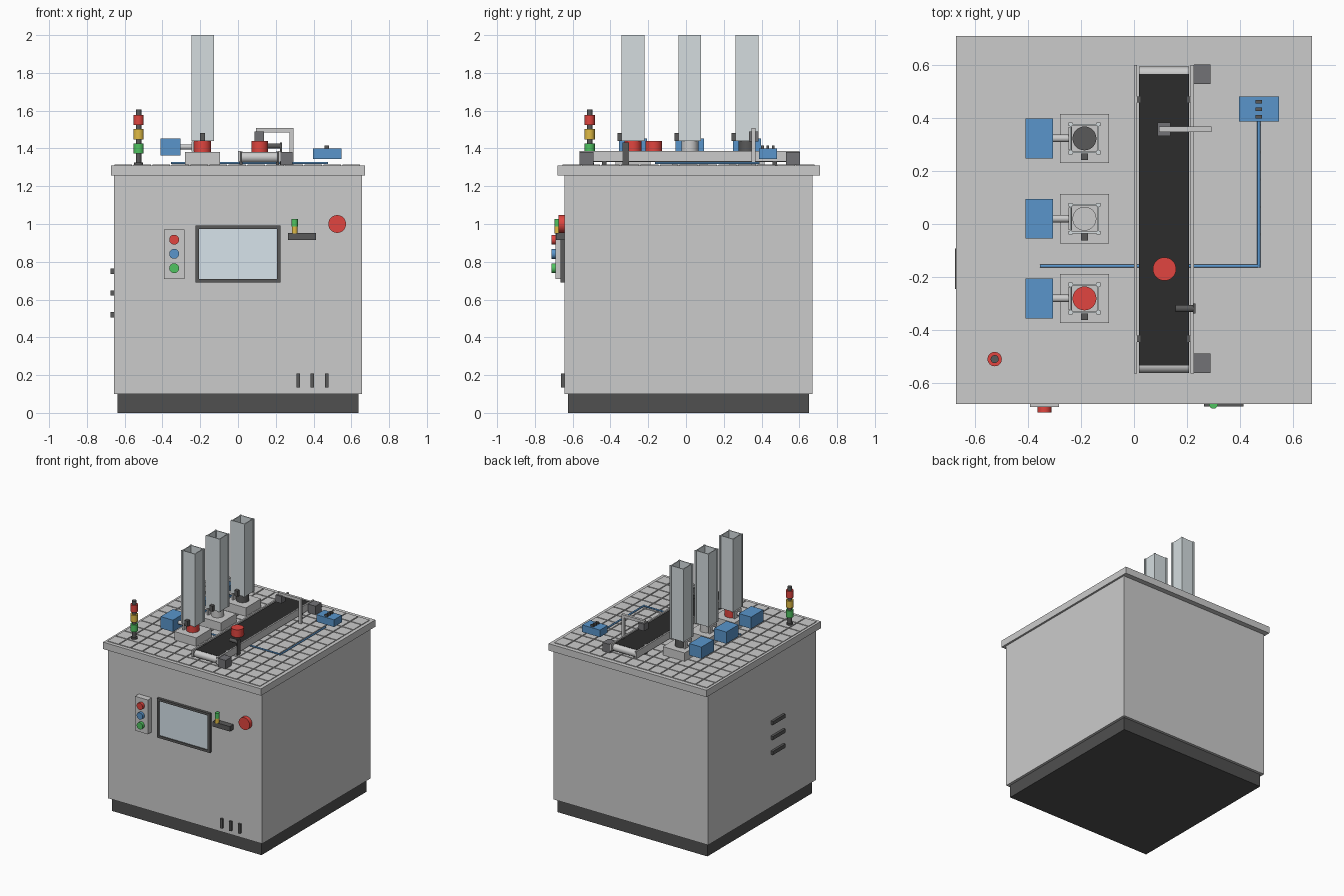
import bpy, math
from mathutils import Vector

MATS = {}
COLORS = {
    "grey": (0.66, 0.66, 0.66), "light": (0.76, 0.77, 0.78), "tile": (0.68, 0.70, 0.71),
    "dark": (0.10, 0.10, 0.10), "plinth": (0.08, 0.08, 0.08), "motor": (0.17, 0.17, 0.18),
    "belt": (0.025, 0.025, 0.025), "red": (0.75, 0.06, 0.05), "green": (0.08, 0.55, 0.12),
    "yellow": (0.75, 0.50, 0.06), "blue": (0.10, 0.30, 0.60), "glass": (0.68, 0.77, 0.83),
    "tube": (0.66, 0.72, 0.74),
}


def paint(ob, color):
    if color not in MATS:
        m = bpy.data.materials.new(color)
        m.diffuse_color = (*COLORS[color], 1)
        MATS[color] = m
    ob.data.materials.append(MATS[color])
    return ob


def box(name, x, y, z, color):
    """Box from three (min, max) ranges."""
    bpy.ops.mesh.primitive_cube_add(size=1)
    ob = bpy.context.object
    ob.name = name
    for v in ob.data.vertices:
        v.co = [r[0] + (c + 0.5) * (r[1] - r[0]) for c, r in zip(v.co, (x, y, z))]
    return paint(ob, color)


def rod(name, a, b, r, color, sides=32):
    """Cylinder from point a to point b."""
    a, b = Vector(a), Vector(b)
    bpy.ops.mesh.primitive_cylinder_add(vertices=sides, radius=r, depth=(b - a).length, location=(a + b) / 2)
    ob = bpy.context.object
    ob.name = name
    ob.rotation_euler = (b - a).to_track_quat('Z', 'Y').to_euler()
    bpy.ops.object.shade_smooth_by_angle()
    return paint(ob, color)


def around(c, h):
    return (c - h, c + h)


TOP = 1.315

# Cabinet
box("plinth", (-0.637, 0.637), (-0.624, 0.65), (0, 0.1), "plinth")
box("cabinet_body", (-0.657, 0.657), (-0.644, 0.67), (0.1, 1.257), "grey")
box("table_top", (-0.672, 0.672), (-0.68, 0.71), (1.257, 1.31), "light")

# Table tiles: one tile repeated in both directions
N = 13
px, py = 1.306 / N, 1.34 / N
tile = box("table_tiles", (-0.653, -0.653 + px - 0.008), (-0.653, -0.653 + py - 0.008), (1.308, TOP), "tile")
for off in ((px, 0, 0), (0, py, 0)):
    arr = tile.modifiers.new("repeat", 'ARRAY')
    arr.count = N
    arr.use_relative_offset = False
    arr.use_constant_offset = True
    arr.constant_offset_displace = off

# Side vents and front slots
for z in (0.52, 0.635, 0.75):
    box("side_vent", (-0.675, -0.65), (-0.245, -0.093), around(z, 0.014), "dark")
for x in (0.32, 0.394, 0.47):
    box("front_slot", around(x, 0.009), (-0.661, -0.64), (0.135, 0.208), "dark")

# Screen
box("screen_glass", (-0.21, 0.21), (-0.656, -0.64), (0.70, 0.98), "glass")
for s in (-1, 1):
    box("screen_frame_side", around(s * 0.216, 0.009), (-0.664, -0.64), (0.69, 0.992), "dark")
    box("screen_frame_rail", (-0.207, 0.207), (-0.664, -0.64), around(0.841 + s * 0.142, 0.009), "dark")

# Button panel
box("button_panel", (-0.393, -0.284), (-0.69, -0.64), (0.708, 0.972), "grey")
for z, c in ((0.917, "red"), (0.842, "blue"), (0.766, "green")):
    rod(c + "_button", (-0.338, -0.685, z), (-0.338, -0.712, z), 0.026, c)

# Stop button and indicator shelf
rod("stop_button", (0.525, -0.64, 1.0), (0.525, -0.675, 1.0), 0.047, "red")
box("indicator_shelf", (0.265, 0.413), (-0.688, -0.64), (0.915, 0.953), "dark")
rod("yellow_indicator", (0.3, -0.68, 0.95), (0.3, -0.68, 0.988), 0.015, "yellow")
rod("green_indicator", (0.3, -0.68, 0.988), (0.3, -0.68, 1.027), 0.017, "green")

# Signal light
sx, sy = -0.526, -0.51
rod("signal_foot", (sx, sy, 1.31), (sx, sy, 1.325), 0.024, "dark")
rod("signal_core", (sx, sy, 1.31), (sx, sy, 1.605), 0.015, "dark")
for z, c in ((1.40, "green"), (1.475, "yellow"), (1.55, "red")):
    rod("signal_" + c, (sx, sy, z - 0.027), (sx, sy, z + 0.027), 0.027, c)

# Three magazine stations, each with a hollow tower, workpiece and pusher
X = -0.187
for y, c in ((0.323, "dark"), (0.02, "grey"), (-0.281, "red")):
    box("station_base", around(X, 0.093), around(y, 0.093), (1.31, 1.38), "light")
    rod("magazine_workpiece", (X, y, 1.38), (X, y, 1.44), 0.045, c)
    for s in (-1, 1):
        box("tower_wall_x", around(X + s * 0.052, 0.003), around(y, 0.05), (1.44, 2), "tube")
        box("tower_wall_y", around(X, 0.05), around(y + s * 0.052, 0.003), (1.44, 2), "tube")
        for t in (-1, 1):
            box("tower_post", around(X + s * 0.053, 0.007), around(y + t * 0.053, 0.007), (1.44, 2), "tube")
    box("tower_sensor", around(X, 0.013), (y - 0.082, y - 0.056), (1.44, 1.483), "dark")
    box("pusher_cylinder", (-0.41, -0.305), around(y, 0.075), (1.363, 1.453), "blue")
    rod("pusher_rod", (-0.306, y, 1.408), (-0.245, y, 1.408), 0.014, "grey")
    box("pusher_plate", (-0.247, -0.234), around(y, 0.043), (1.383, 1.436), "grey")

# Conveyor
box("conveyor_belt", (0.019, 0.208), (-0.535, 0.567), (1.328, 1.382), "belt")
for y in (-0.535, 0.567):
    rod("conveyor_roller", (0.019, y, 1.353), (0.208, y, 1.353), 0.027, "light")
for x in (0.006, 0.22):
    box("conveyor_rail", around(x, 0.006), (-0.564, 0.60), (1.332, 1.387), "light")
for x in (0.017, 0.208):
    for y in (-0.433, 0.47):
        box("conveyor_foot", around(x, 0.008), around(y, 0.012), (1.31, 1.385), "dark")
for y in (-0.526, 0.566):
    box("conveyor_motor", (0.226, 0.289), around(y, 0.037), (1.312, 1.381), "motor")
rod("belt_workpiece", (0.115, -0.17, 1.38), (0.115, -0.17, 1.44), 0.044, "red")

# Belt sensor
rod("belt_sensor", (0.157, -0.319, 1.413), (0.228, -0.319, 1.413), 0.014, "dark")
box("belt_sensor_bracket", (0.223, 0.232), around(-0.319, 0.018), (1.312, 1.432), "dark")

# Overhead arm with reader head
box("arm_post", (0.272, 0.293), around(0.358, 0.01), (1.31, 1.507), "light")
box("arm_beam", (0.095, 0.293), around(0.358, 0.01), (1.484, 1.507), "light")
box("arm_head", (0.088, 0.138), around(0.358, 0.025), (1.436, 1.49), "motor")

# Valve block and air hose
box("valve_block", (0.396, 0.547), (0.386, 0.481), (1.345, 1.40), "blue")
for y in (0.405, 0.433, 0.461):
    box("valve_port", around(0.471, 0.012), around(y, 0.007), (1.395, 1.415), "dark")
rod("air_hose_long", (0.471, 0.39, 1.323), (0.471, -0.165, 1.323), 0.006, "blue", 16)
rod("air_hose_cross", (0.475, -0.159, 1.323), (-0.355, -0.159, 1.323), 0.006, "blue", 16)
